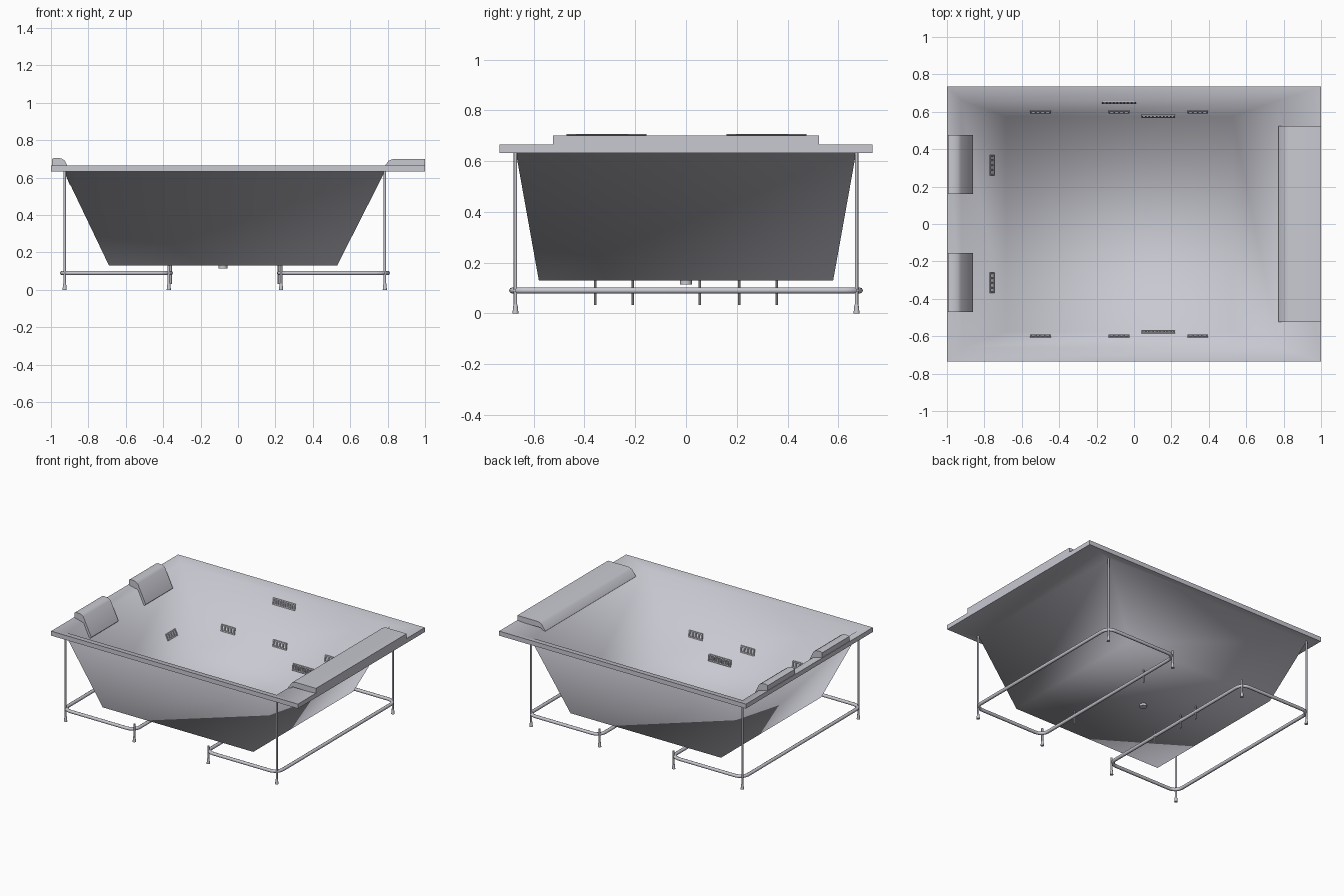
import bpy, bmesh, math
from mathutils import Vector, Matrix

cube = bpy.data.objects.get("Cube")
if cube:
    bpy.data.objects.remove(cube)

mat = bpy.data.materials.new("pale_grey")
mat.use_nodes = True
grey = (0.58, 0.58, 0.64, 1)
mat.diffuse_color = grey
mat.node_tree.nodes["Principled BSDF"].inputs["Base Color"].default_value = grey


def finish(name, bm, angle=40):
    bmesh.ops.recalc_face_normals(bm, faces=bm.faces)
    me = bpy.data.meshes.new(name)
    bm.to_mesh(me)
    bm.free()
    me.materials.append(mat)
    ob = bpy.data.objects.new(name, me)
    bpy.context.collection.objects.link(ob)
    bpy.ops.object.select_all(action='DESELECT')
    ob.select_set(True)
    bpy.context.view_layer.objects.active = ob
    bpy.ops.object.shade_smooth_by_angle(angle=math.radians(angle))
    return ob


def add_box(bm, centre, size, basis=Matrix.Identity(4)):
    m = Matrix.Translation(centre) @ basis @ Matrix.Diagonal((*size, 1))
    bmesh.ops.create_cube(bm, size=1, matrix=m)


def add_rod(bm, x, y, z0, z1, r0, r1=None, sides=10):
    m = Matrix.Translation((x, y, (z0 + z1) / 2))
    bmesh.ops.create_cone(bm, cap_ends=True, segments=sides, radius1=r0,
                          radius2=r0 if r1 is None else r1, depth=z1 - z0, matrix=m)


# Tub: rectangular loops bridged from the outer floor, over the rim, to the inner floor
RIM, TOP, FLOOR = 0.632, 0.665, 0.13
loops = [(-0.69, 0.53, 0.58, FLOOR), (-0.93, 0.785, 0.67, RIM),
         (-1, 1, 0.735, RIM), (-1, 1, 0.735, TOP),
         (-0.922, 0.777, 0.662, TOP - 0.02), (-0.685, 0.525, 0.575, FLOOR + 0.006)]
bm = bmesh.new()
rings = [[bm.verts.new(p) for p in ((a, -w, z), (b, -w, z), (b, w, z), (a, w, z))]
         for a, b, w, z in loops]
for lo, hi in zip(rings, rings[1:]):
    for i in range(4):
        j = (i + 1) % 4
        bm.faces.new((lo[i], lo[j], hi[j], hi[i]))
bm.faces.new(rings[0])
bm.faces.new(rings[-1])
finish("tub", bm, 87)


# Headrests: side profiles extruded along y
def headrest(name, profile, y0, y1):
    bm = bmesh.new()
    face = bm.faces.new([bm.verts.new((x, y0, z)) for x, z in profile])
    ext = bmesh.ops.extrude_face_region(bm, geom=[face])
    moved = [g for g in ext["geom"] if isinstance(g, bmesh.types.BMVert)]
    bmesh.ops.translate(bm, verts=moved, vec=(0, y1 - y0, 0))
    finish(name, bm, 35)


small = [(-0.995, 0.66), (-0.995, 0.70), (-0.98, 0.706), (-0.945, 0.703), (-0.925, 0.69),
         (-0.86, 0.555), (-0.87, 0.545), (-0.9, 0.56), (-0.935, 0.65)]
headrest("right_headrest", small, -0.47, -0.155)
headrest("left_headrest", small, 0.16, 0.475)
long_pad = [(1, 0.66), (1, 0.70), (0.83, 0.70), (0.805, 0.69), (0.773, 0.645),
            (0.782, 0.635), (0.81, 0.66)]
headrest("wide_headrest", long_pad, -0.525, 0.525)


# Wall jets and grilles: a slatted frame lying on the sloping wall
def jet(name, x, y, z, normal, length, slats):
    n = Vector(normal).normalized()
    u = Vector((0, 0, 1)).cross(n).normalized()
    basis = Matrix((u, n.cross(u), n)).transposed().to_4x4()
    c = Vector((x, y, z))
    up, height, bar, deep = n.cross(u), 0.04, 0.008, 0.012
    bm = bmesh.new()
    for s in (-1, 1):
        add_box(bm, c + up * s * height / 2, (length, bar, deep), basis)
    for i in range(slats + 2):
        off = (i / (slats + 1) - 0.5) * (length - bar)
        add_box(bm, c + u * off, (bar, height, deep), basis)
    finish(name, bm)


for side, s in (("right", -1), ("left", 1)):
    wall = (0, -s, 0.18)
    for i, x in enumerate((-0.50, -0.08, 0.34)):
        jet(f"{side}_wall_jet_{i + 1}", x, s * 0.602, 0.30, wall, 0.11, 3)
    jet(f"{side}_suction_grille", 0.13, s * 0.58, 0.18, wall, 0.18, 8)
    jet(f"{side}_back_jet", -0.762, s * 0.315, 0.30, (1, 0, 0.48), 0.11, 3)
jet("overflow_grille", -0.08, 0.652, 0.58, (0, -1, 0.18), 0.18, 8)


# Support frames: a rounded rectangular tube under each end
def tube_frame(name, x0, x1, half_y, z, corner=0.06, radius=0.012):
    cu = bpy.data.curves.new(name, 'CURVE')
    cu.dimensions = '3D'
    cu.bevel_depth, cu.bevel_resolution = radius, 2
    sp = cu.splines.new('POLY')
    pts = []
    for k, (cx, cy) in enumerate(((x1 - corner, half_y - corner), (x0 + corner, half_y - corner),
                                  (x0 + corner, corner - half_y), (x1 - corner, corner - half_y))):
        for i in range(6):
            a = math.pi / 2 * (k + i / 5)
            pts.append((cx + corner * math.cos(a), cy + corner * math.sin(a), z, 1))
    sp.points.add(len(pts) - 1)
    for p, co in zip(sp.points, pts):
        p.co = co
    sp.use_cyclic_u = True
    cu.materials.append(mat)
    ob = bpy.data.objects.new(name, cu)
    bpy.context.collection.objects.link(ob)


tube_frame("right_frame", -0.94, -0.36, 0.685, 0.09)
tube_frame("left_frame", 0.22, 0.80, 0.685, 0.09)

# Posts and adjustable feet at the frame corners
for x, top, kind in ((-0.927, RIM, "post"), (0.785, RIM, "post"),
                     (-0.37, 0.13, "leg"), (0.23, 0.13, "leg")):
    for s in (-1, 1):
        bm = bmesh.new()
        add_rod(bm, x, s * 0.672, 0.0, top, 0.007)
        add_rod(bm, x, s * 0.672, 0.0, 0.035, 0.012, 0.008)
        finish("end_" + kind if x > 0 else "head_" + kind, bm)

# Threaded rods joining the inner frame bars to the tub floor
for x, ys in ((-0.357, (-0.21, 0.055, 0.21)), (0.217, (-0.357, 0.357))):
    for y in ys:
        bm = bmesh.new()
        add_rod(bm, x, y, 0.032, FLOOR, 0.005, sides=8)
        finish("threaded_rod", bm)

# Drain below the floor
bm = bmesh.new()
add_rod(bm, -0.08, 0, 0.114, FLOOR, 0.024, sides=20)
finish("drain", bm)
